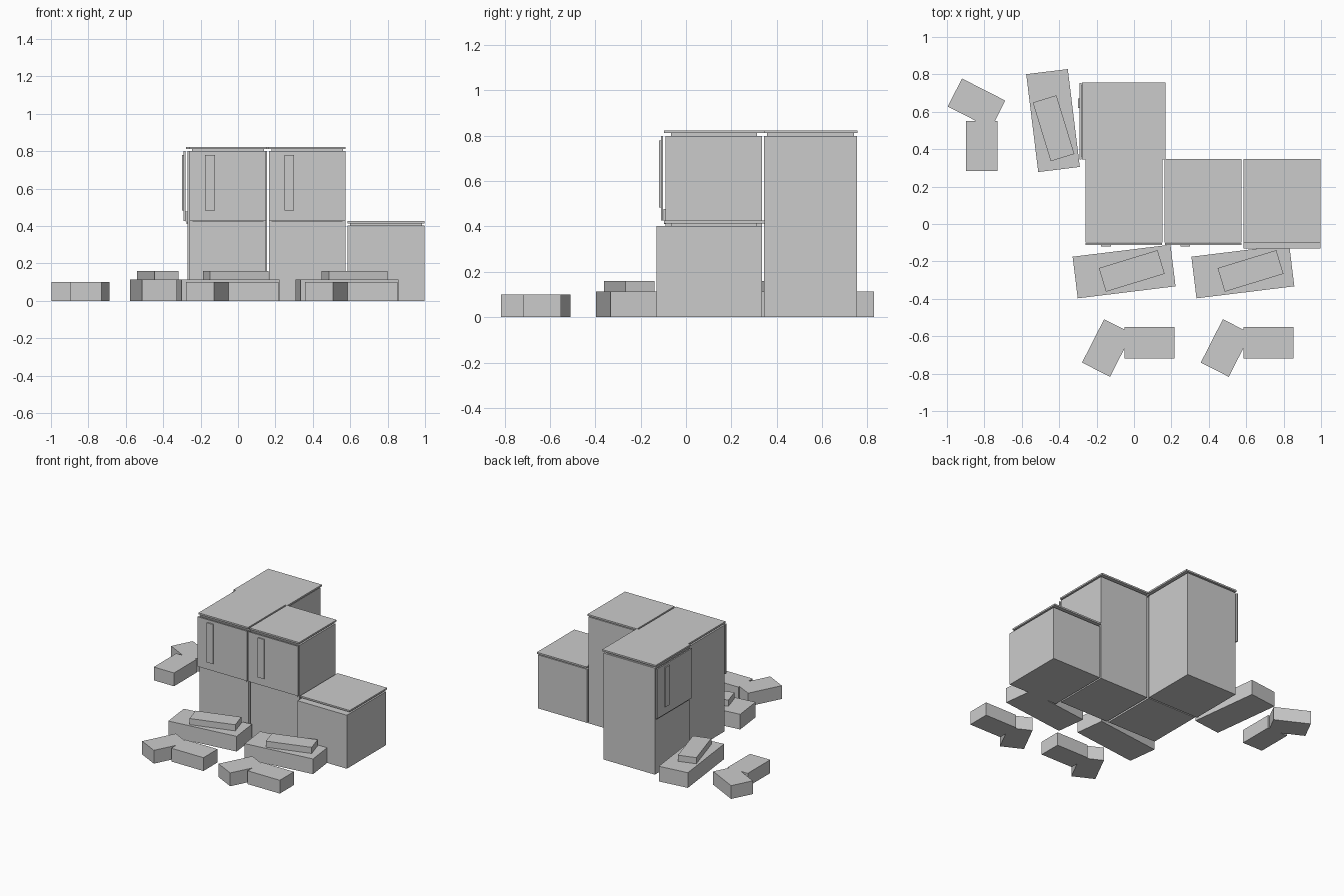
import bpy, math
from mathutils import Matrix

if "Cube" in bpy.data.objects:
    bpy.data.objects.remove(bpy.data.objects["Cube"])

grey = bpy.data.materials.new("plain grey")
grey.diffuse_color = (0.6, 0.6, 0.6, 1)
grey.use_nodes = True
grey.node_tree.nodes["Principled BSDF"].inputs["Base Color"].default_value = grey.diffuse_color


def box(name, x, y, z, m=Matrix()):
    """Box from (min, max) ranges, placed by matrix m."""
    vs = [m @ Matrix.Translation((a, b, c)).translation for c in z for b in y for a in x]
    fs = [(0, 2, 3, 1), (4, 5, 7, 6), (0, 1, 5, 4), (2, 6, 7, 3), (0, 4, 6, 2), (1, 3, 7, 5)]
    me = bpy.data.meshes.new(name)
    me.from_pydata(vs, [], fs)
    me.materials.append(grey)
    ob = bpy.data.objects.new(name, me)
    bpy.context.collection.objects.link(ob)
    return ob


def turned(name, cx, cy, l, w, z, deg, m):
    """Box of length l and width w, turned about its own centre."""
    r = m @ Matrix.Translation((cx, cy, 0)) @ Matrix.Rotation(math.radians(deg), 4, 'Z')
    box(name, (-l / 2, l / 2), (-w / 2, w / 2), z, r)


def lid(n, h, m):
    # recessed neck with a thin slab over it
    box(n + "_neck", (-0.192, 0.192), (-0.066, 0.314), (h, h + 0.012), m)
    box(n + "_roof", (-0.206, 0.206), (-0.098, 0.348), (h + 0.012, h + 0.024), m)


def tall_unit(n, m):
    w = (-0.205, 0.205)
    box(n + "_body", w, (-0.09, 0.336), (0, 0.80), m)
    lid(n, 0.80, m)
    # door plate on the upper half, its lower ledge and its handle
    box(n + "_ledge", (-0.192, 0.192), (-0.096, -0.09), (0.41, 0.422), m)
    box(n + "_hinge", (-0.19, 0.19), (-0.10, -0.09), (0.425, 0.477), m)
    box(n + "_door", w, (-0.111, -0.101), (0.426, 0.80), m)
    box(n + "_handle", (-0.122, -0.07), (-0.12, -0.111), (0.483, 0.78), m)


def at(x, y, deg=0):
    return Matrix.Translation((x, y, 0)) @ Matrix.Rotation(math.radians(deg), 4, 'Z')


# tall units: two side by side, one turned to face left behind them
tall_unit("left_unit", at(-0.054, 0))
tall_unit("middle_unit", at(0.37, 0))
tall_unit("rear_unit", at(-0.18, 0.55, -90))

# low unit on the right
low = at(0.791, 0)
box("low_unit_body", (-0.205, 0.205), (-0.13, 0.336), (0, 0.402), low)
lid("low_unit", 0.402, low)

# loose blocks: a stacked pair and a bent pair, repeated three times
for i, m in enumerate((at(-0.053, -0.254), at(0.582, -0.254), at(-0.433, 0.553, -90))):
    n = "_%d" % (i + 1)
    turned("base_block" + n, 0, 0, 0.527, 0.224, (0, 0.114), 7, m)
    turned("top_block" + n, 0.041, 0.003, 0.328, 0.132, (0.114, 0.16), 17, m)
    turned("straight_block" + n, 0.136, -0.382, 0.267, 0.168, (0, 0.1), 0, m)
    turned("angled_block" + n, -0.091, -0.409, 0.26, 0.168, (0, 0.1), 63, m)
